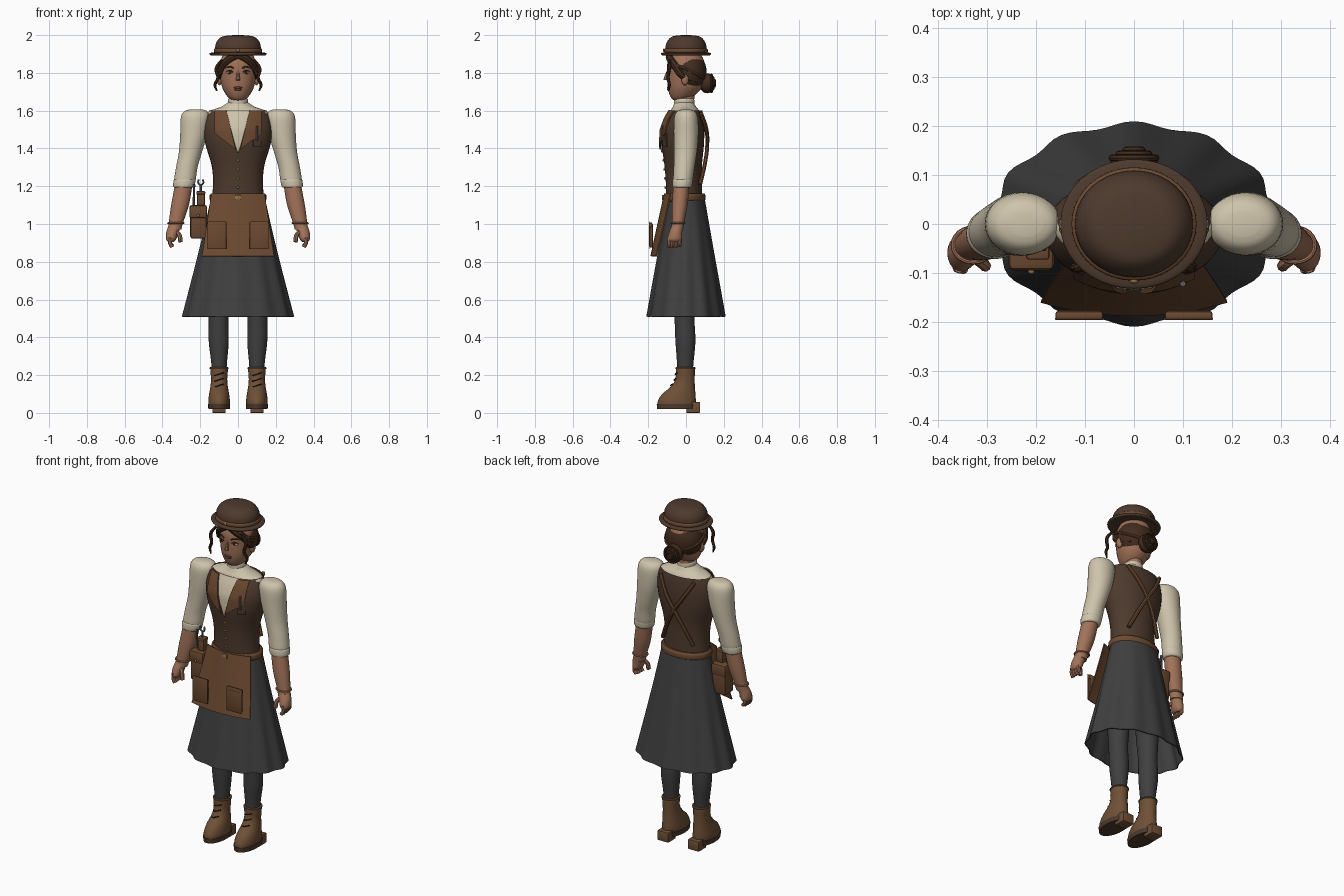
import bpy, bmesh, math
from mathutils import Vector


def mat(name, r, g, b):
    m = bpy.data.materials.new(name)
    m.diffuse_color = (r, g, b, 1)
    return m


VEST = mat("dark_brown", .075, .042, .026)
LEATHER = mat("leather", .15, .068, .03)
BOOT = mat("boot_leather", .16, .08, .037)
CREAM = mat("cream", .62, .55, .41)
SKIN = mat("skin", .36, .17, .1)
LIP = mat("lip", .16, .06, .045)
HAIR = mat("hair", .055, .025, .013)
GREY = mat("charcoal", .05, .05, .05)
DARK = mat("near_black", .015, .012, .01)
WHITE = mat("eye_white", .6, .55, .5)
BRASS = mat("brass", .3, .17, .06)
STEEL = mat("steel", .12, .12, .12)


def add(name, bm, m):
    bmesh.ops.recalc_face_normals(bm, faces=bm.faces)
    me = bpy.data.meshes.new(name)
    bm.to_mesh(me)
    bm.free()
    me.materials.append(m)
    ob = bpy.data.objects.new(name, me)
    bpy.context.collection.objects.link(ob)
    return ob


def loft(name, rings, m, n=32, steps=4, cap=True, wave=None):
    """Skin horizontal ellipses (cx, cy, z, rx, ry), smoothly interpolated."""
    dense = []
    for i in range(len(rings) - 1):
        p = [Vector(rings[min(max(k, 0), len(rings) - 1)]) for k in (i - 1, i, i + 1, i + 2)]
        for j in range(steps):
            t = j / steps
            dense.append(.5 * (2 * p[1] + (p[2] - p[0]) * t + (2 * p[0] - 5 * p[1] + 4 * p[2] - p[3]) * t * t
                               + (3 * p[1] - p[0] - 3 * p[2] + p[3]) * t ** 3))
    dense.append(Vector(rings[-1]))
    bm = bmesh.new()
    loops = []
    for cx, cy, z, rx, ry in dense:
        row = []
        for k in range(n):
            a = 2 * math.pi * k / n
            f = wave(a, z) if wave else 1
            row.append(bm.verts.new((cx + rx * f * math.cos(a), cy + ry * f * math.sin(a), z)))
        loops.append(row)
    for a, b in zip(loops, loops[1:]):
        for k in range(n):
            bm.faces.new((a[k], a[(k + 1) % n], b[(k + 1) % n], b[k]))
    if cap:
        bm.faces.new(loops[0])
        bm.faces.new(loops[-1])
    return add(name, bm, m)


def ball(name, c, r, m, seg=24):
    bm = bmesh.new()
    bmesh.ops.create_uvsphere(bm, u_segments=seg, v_segments=seg // 2, radius=1)
    bmesh.ops.scale(bm, vec=r, verts=bm.verts)
    bmesh.ops.translate(bm, vec=c, verts=bm.verts)
    return add(name, bm, m)


def box(name, c, s, m, bevel=.006):
    bm = bmesh.new()
    bmesh.ops.create_cube(bm, size=1)
    bmesh.ops.scale(bm, vec=s, verts=bm.verts)
    bmesh.ops.translate(bm, vec=c, verts=bm.verts)
    bmesh.ops.bevel(bm, geom=bm.edges[:], offset=bevel, segments=2, affect='EDGES', profile=.5)
    return add(name, bm, m)


def tube(name, pts, r, m, taper=None, cyclic=False):
    cu = bpy.data.curves.new(name, 'CURVE')
    cu.dimensions = '3D'
    cu.bevel_depth, cu.bevel_resolution, cu.resolution_u, cu.use_fill_caps = r, 2, 6, True
    sp = cu.splines.new('BEZIER')
    sp.use_cyclic_u = cyclic
    sp.bezier_points.add(len(pts) - 1)
    for i, (bp, p) in enumerate(zip(sp.bezier_points, pts)):
        bp.co = p
        bp.handle_left_type = bp.handle_right_type = 'AUTO'
        bp.radius = taper[i] if taper else 1
    cu.materials.append(m)
    ob = bpy.data.objects.new(name, cu)
    bpy.context.collection.objects.link(ob)
    return ob


def panel(name, q, surf, off, thick, m, n=10):
    """Four-cornered (x, z) cloth panel laid over a front surface y = surf(x, z)."""
    bm = bmesh.new()
    a, b, c, d = [Vector(p) for p in q]
    g = []
    for i in range(n + 1):
        for j in range(n + 1):
            p = a.lerp(b, j / n).lerp(d.lerp(c, j / n), i / n)
            g.append(bm.verts.new((p.x, surf(p.x, p.y) - off, p.y)))
    w = n + 1
    for i in range(n):
        for j in range(n):
            bm.faces.new((g[i * w + j], g[i * w + j + 1], g[i * w + w + j + 1], g[i * w + w + j]))
    ob = add(name, bm, m)
    so = ob.modifiers.new("thickness", 'SOLIDIFY')
    so.thickness, so.offset = thick, 0
    return ob


# Skirt with twelve soft pleats
skirt = loft("skirt", [(0, 0, 1.16, .138, .095), (0, 0, .95, .183, .13), (0, 0, .7, .242, .172), (0, 0, .51, .29, .205)],
             GREY, n=96, cap=False, wave=lambda a, z: 1 + .025 * math.cos(12 * a) * min(1, (1.16 - z) / .5))
skirt.modifiers.new("thickness", 'SOLIDIFY').thickness = .006

# Shirt, collar and vest
loft("shirt_yoke", [(0, -.005, 1.45, .15, .09), (0, -.003, 1.55, .165, .085), (0, -.005, 1.595, .155, .078),
                    (0, -.008, 1.62, .09, .062), (0, -.01, 1.645, .05, .05)], CREAM)
loft("collar", [(0, -.01, 1.62, .052, .053), (0, -.01, 1.655, .053, .054), (0, -.01, 1.664, .049, .05)], CREAM)
loft("neck", [(0, -.005, 1.6, .045, .046), (0, -.003, 1.74, .046, .05)], SKIN)
VR = [(0, -.01, 1.16, .135, .095), (0, -.012, 1.24, .132, .096), (0, -.015, 1.32, .142, .1), (0, -.017, 1.42, .172, .112),
      (0, -.015, 1.5, .182, .112), (0, -.007, 1.56, .172, .1), (0, 0, 1.6, .152, .086)]
loft("vest", VR, VEST, n=40, cap=False)


def vest_y(x, z):
    for r0, r1 in zip(VR, VR[1:]):
        if z <= r1[2] or r1 is VR[-1]:
            t = min(1, max(0, (z - r0[2]) / (r1[2] - r0[2])))
            _, cy, _, rx, ry = Vector(r0).lerp(Vector(r1), t)
            return cy - ry * math.sqrt(max(.05, 1 - (x / rx) ** 2))


panel("shirt_front", [(-.065, 1.602), (.065, 1.602), (.004, 1.39), (-.004, 1.39)], vest_y, .004, .006, CREAM)
for i in range(5):
    z = 1.385 - i * .048
    ball(f"vest_button_{i}", (0, vest_y(0, z) - .003, z), (.007, .005, .007), BRASS, 12)
panel("chest_pocket", [(.08, 1.48), (.122, 1.48), (.122, 1.41), (.08, 1.41)], vest_y, .006, .006, VEST)
tube("pocket_tool", [(.1, -.122, 1.44), (.1, -.122, 1.52)], .006, STEEL)

# Belt and apron with pockets
loft("belt", [(0, -.005, 1.12, .143, .1), (0, -.005, 1.13, .15, .108), (0, -.005, 1.152, .15, .108), (0, -.005, 1.162, .142, .1)], LEATHER)


def apron_y(x, z):
    t = (1.16 - z) / .33
    return -.113 - .072 * t + (1.6 - .85 * t) * x * x


panel("apron", [(-.14, 1.16), (.14, 1.16), (.19, .83), (-.19, .83)], apron_y, 0, .007, LEATHER)
box("belt_buckle", (0, -.122, 1.14), (.032, .012, .026), BRASS, .004)

# Crossed back straps, lapels and apron pockets
for s, side in ((-1, "right"), (1, "left")):
    panel(side + "_lapel", [(s * .06, 1.598), (s * .122, 1.6), (s * .122, 1.48), (s * .012, 1.395)], vest_y, .011, .008, LEATHER)
    tube(side + "_back_strap", [(s * .11, .08, 1.585), (s * .06, .108, 1.5), (0, .112, 1.41), (-s * .05, .1, 1.32), (-s * .1, .075, 1.21)], .011, LEATHER)
    box(side + "_apron_pocket", (s * .112, -.184, .94), (.09, .016, .13), LEATHER, .007)
    box(side + "_pocket_trim", (s * .112, -.194, .94), (.1, .004, .145), LEATHER, .0015)
    box(side + "_pocket_flap", (s * .112, -.187, .995), (.098, .018, .026), LEATHER, .006)

    # Sleeve, cuff, forearm
    loft(side + "_sleeve", [(s * .222, 0, 1.606, .035, .025), (s * .224, 0, 1.595, .062, .048), (s * .226, 0, 1.56, .077, .063),
                            (s * .235, 0, 1.47, .071, .065), (s * .252, -.003, 1.38, .061, .06), (s * .271, -.01, 1.3, .057, .055),
                            (s * .281, -.016, 1.235, .057, .052), (s * .284, -.018, 1.215, .05, .045)], CREAM)
    loft(side + "_cuff", [(s * .282, -.018, 1.238, .05, .048), (s * .283, -.018, 1.23, .058, .053),
                          (s * .287, -.02, 1.2, .056, .051), (s * .287, -.02, 1.192, .048, .044)], CREAM)
    loft(side + "_forearm", [(s * .287, -.024, 1.21, .046, .043), (s * .307, -.033, 1.1, .047, .041),
                             (s * .328, -.042, 1.01, .038, .033), (s * .337, -.047, .97, .036, .032)], SKIN)
    tube(side + "_wrist_band", [(s * (.329 + .041 * math.cos(a)), -.043 + .035 * math.sin(a), 1.005)
                                for a in (0, 1.571, 3.142, 4.712)], .005, SKIN, cyclic=True)
    # Hand with curled fingers
    loft(side + "_palm", [(s * .335, -.046, .99, .034, .03), (s * .347, -.055, .955, .033, .035), (s * .354, -.06, .92, .027, .038),
                          (s * .355, -.06, .905, .015, .028)], SKIN, n=20)
    for i in range(4):
        y = -.09 + i * .019
        tube(f"{side}_finger_{i}", [(s * .357, y, .93), (s * .36, y, .9), (s * .348, y - .002, .878 + .006 * (i == 3))], .0105, SKIN)
    tube(side + "_thumb", [(s * .33, -.065, .965), (s * .31, -.08, .94), (s * .304, -.086, .905)], .012, SKIN)

    # Stocking leg
    loft(side + "_leg", [(s * .1, -.005, .2, .038, .04), (s * .1, -.004, .27, .042, .044), (s * .102, -.003, .38, .053, .053),
                         (s * .103, -.008, .5, .052, .053), (s * .1, -.01, .65, .06, .062), (s * .09, -.01, .9, .065, .07)], GREY)
    # Boot, sole, heel, laces
    loft(side + "_boot", [(s * .1, -.05, .04, .056, .1), (s * .1, -.048, .065, .057, .1), (s * .1, -.038, .1, .053, .088),
                          (s * .1, -.016, .14, .046, .063), (s * .1, -.005, .18, .043, .051), (s * .1, -.003, .235, .047, .05),
                          (s * .1, -.003, .242, .042, .045)], BOOT)
    loft(side + "_sole", [(s * .1, -.048, .02, .057, .104), (s * .1, -.048, .047, .059, .107)], VEST, steps=1)
    box(side + "_heel", (s * .1, .038, .029), (.07, .072, .058), BOOT, .003)
    tube(side + "_boot_top", [(s * .1 + .046 * math.cos(a), -.003 + .049 * math.sin(a), .237) for a in (0, 1.571, 3.142, 4.712)],
         .005, BOOT, cyclic=True)
    for i, (y, z) in enumerate(((-.08, .145), (-.062, .175), (-.056, .205))):
        tube(f"{side}_lace_{i}", [(s * .1 - .025, y + .01, z - .008), (s * .1, y - .001, z), (s * .1 + .025, y + .01, z + .008)], .003, DARK)

    # Eyes, brows, ears
    ball(side + "_eye", (s * .043, -.087, 1.803), (.017, .009, .009), WHITE, 16)
    ball(side + "_iris", (s * .043, -.094, 1.803), (.008, .004, .008), DARK, 12)
    tube(side + "_eyelid", [(s * .026, -.096, 1.805), (s * .043, -.096, 1.813), (s * .061, -.083, 1.806)], .003, HAIR)
    tube(side + "_brow", [(s * .022, -.097, 1.825), (s * .045, -.092, 1.833), (s * .068, -.073, 1.824)], .004, HAIR, (1, 1, .4))
    ball(side + "_ear", (s * .098, -.005, 1.765), (.015, .02, .031), SKIN, 16)
    # Parted front hair and loose curls
    tube(side + "_front_hair", [(0, -.087, 1.895), (s * .045, -.084, 1.873), (s * .08, -.055, 1.835), (s * .098, -.02, 1.785), (s * .07, .06, 1.755)],
         .021, HAIR, (.9, 1, 1, .8, .6))
    tube(side + "_loose_curl", [(s * .085, -.085, 1.87), (s * .115, -.09, 1.82), (s * .106, -.095, 1.775), (s * .122, -.088, 1.735), (s * .112, -.092, 1.705)],
         .01, HAIR, (.7, 1, .9, .8, .4))
    tube(side + "_hair_band", [(s * .075, -.075, 1.85), (s * .107, -.01, 1.825), (s * .085, .07, 1.785), (0, .11, 1.765)], .007, LEATHER)

# Head, nose and mouth
loft("head", [(0, -.04, 1.654, .022, .022), (0, -.03, 1.664, .045, .046), (0, -.016, 1.69, .067, .073), (0, -.005, 1.73, .086, .092),
              (0, 0, 1.79, .096, .099), (0, 0, 1.86, .094, .097), (0, 0, 1.93, .06, .06)], SKIN)
tube("nose", [(0, -.096, 1.81), (0, -.105, 1.78), (0, -.108, 1.762)], .011, SKIN, (.5, .8, 1.1))
for i, z in enumerate((1.722, 1.712)):
    ball(("upper_lip", "lower_lip")[i], (0, -.093, z), (.024 - .004 * i, .008, .006), LIP, 16)
ball("hair_cap", (0, .013, 1.805), (.108, .096, .112), HAIR, 32)
ball("hair_bun", (0, .112, 1.745), (.052, .043, .053), HAIR)
for i in range(3):
    r = .045 - i * .014
    tube(f"bun_coil_{i}", [(r * math.cos(a), .135 + i * .008, 1.745 + r * math.sin(a)) for a in (0, 1.571, 3.142, 4.712)], .007, HAIR, cyclic=True)

# Bowler hat
loft("hat_brim", [(0, 0, 1.9, .1, .09), (0, 0, 1.892, .14, .122), (0, 0, 1.898, .15, .132), (0, 0, 1.906, .146, .128), (0, 0, 1.91, .11, .1)], VEST, n=40)
loft("hat_crown", [(0, 0, 1.895, .118, .106), (0, 0, 1.935, .121, .109), (0, 0, 1.965, .113, .1), (0, 0, 1.99, .088, .078),
                   (0, 0, 1.998, .05, .045), (0, 0, 2, .01, .01)], VEST, n=40)
loft("hat_band", [(0, 0, 1.906, .12, .108), (0, 0, 1.911, .127, .115), (0, 0, 1.925, .127, .115), (0, 0, 1.93, .12, .108)], LEATHER, n=40)
ball("hat_badge", (0, -.117, 1.92), (.009, .005, .009), BRASS, 12)

# Hip pouch with tools
box("hip_pouch", (-.21, -.045, 1.005), (.086, .085, .165), LEATHER, .012)
box("pouch_flap", (-.21, -.047, 1.065), (.094, .096, .07), LEATHER, .012)
ball("pouch_stud", (-.21, -.097, 1.045), (.007, .006, .007), BRASS, 12)
box("tool_holder", (-.197, -.05, 1.13), (.042, .04, .08), LEATHER, .008)
box("tool_holder_band", (-.197, -.05, 1.165), (.048, .046, .018), LEATHER, .006)
tube("wrench_shaft", [(-.197, -.05, 1.15), (-.197, -.05, 1.207)], .006, STEEL)
tube("wrench_jaw", [(-.209, -.05, 1.235), (-.21, -.05, 1.217), (-.197, -.05, 1.207), (-.184, -.05, 1.217), (-.186, -.05, 1.235)], .005, STEEL)
tube("file_tool", [(-.235, -.05, 1.08), (-.232, -.05, 1.21)], .006, STEEL)

# Turn curves into meshes and smooth everything below sharp angles
bpy.context.view_layer.update()
for ob in bpy.data.objects:
    ob.select_set(True)
bpy.context.view_layer.objects.active = bpy.data.objects["skirt"]
bpy.ops.object.convert(target='MESH')
bpy.ops.object.shade_smooth_by_angle(angle=math.radians(40))
